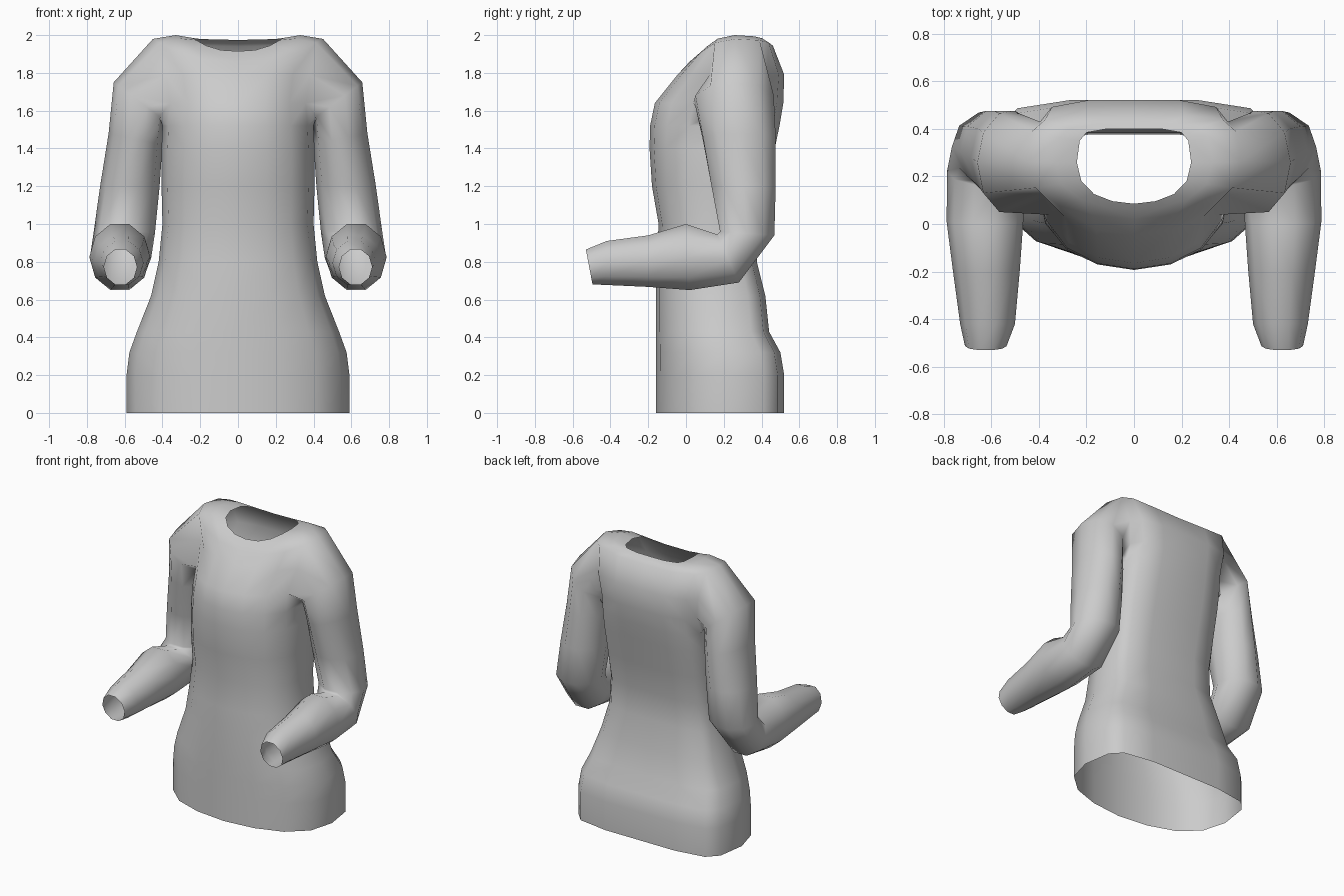
import bpy, bmesh, math
from mathutils import Vector

cube = bpy.data.objects.get("Cube")
if cube:
    bpy.data.objects.remove(cube)

mat = bpy.data.materials.new("grey cloth")
mat.use_nodes = True
GREY = (0.6, 0.6, 0.6, 1)
mat.diffuse_color = GREY
mat.node_tree.nodes["Principled BSDF"].inputs["Base Color"].default_value = GREY

# Half cross-section of the body, front centre to back centre: (width, depth) fractions
SECTION = [(0, 0), (.38, .035), (.7, .13), (.92, .3), (1, .55),
           (.95, .84), (.83, .95), (.46, 1), (0, 1)]

# Body rings: half width, front y, back y, then z at front, side and back
def level(z, w, f, b):
    return (w, f, b, z, z, z)

BODY = [level(0, .59, -.16, .52), level(.2, .59, -.16, .52),
        level(.32, .575, -.16, .5), level(.43, .535, -.16, .44),
        level(.62, .46, -.16, .42), level(.8, .42, -.155, .375),
        level(1, .4, -.145, .385), level(1.2, .405, -.18, .425),
        level(1.4, .405, -.193, .47), level(1.52, .4, -.19, .495),
        level(1.64, .39, -.165, .515), level(1.79, .415, -.045, .52),
        (.45, .02, .46, 1.86, 1.98, 1.94),
        (.33, .06, .42, 1.895, 2, 1.965),
        (.24, .085, .4, 1.915, 1.985, 1.975)]
HOLE_ROWS = (9, 12)    # armhole between these rings
HOLE_COLS = (3, 5)

# Sleeve rings: front (y, z), back (y, z), inner x, outer x, sideways tilt
SLEEVE = [((.05, 1.65), (.465, 1.65), .39, .658, .1),
          ((.09, 1.45), (.475, 1.45), .4, .685, .03),
          ((.135, 1.2), (.475, 1.2), .415, .73, 0),
          ((.18, .96), (.468, .94), .44, .765, 0),
          ((.165, .945), (.28, .69), .46, .785, 0),
          ((0, 1), (.02, .65), .465, .787, 0),
          ((-.2, .94), (-.2, .667), .48, .76, 0),
          ((-.42, .91), (-.42, .677), .5, .73, 0),
          ((-.53, .865), (-.495, .68), .535, .71, 0)]

bm = bmesh.new()

# Body
rows = []
for w, f, b, zf, zs, zb in BODY:
    row = []
    for x, t in SECTION:
        z = zf + (zb - zf) * t
        z += (zs - z) * x ** 3
        row.append(bm.verts.new((x * w, f + (b - f) * t, z)))
    rows.append(row)
for r in range(len(rows) - 1):
    for c in range(len(SECTION) - 1):
        in_hole = (HOLE_ROWS[0] <= r < HOLE_ROWS[1]
                   and HOLE_COLS[0] <= c < HOLE_COLS[1])
        if not in_hole:
            lo, hi = rows[r], rows[r + 1]
            bm.faces.new((lo[c], lo[c + 1], hi[c + 1], hi[c]))

# Sleeve, growing out of the armhole edge
r0, r1 = HOLE_ROWS
c0, c1 = HOLE_COLS
ring = [rows[r0][c0 + 1]]
ring += [rows[r][c0] for r in range(r0, r1 + 1)]
ring += [rows[r1][c0 + 1]]
ring += [rows[r][c1] for r in range(r1, r0 - 1, -1)]
n = len(ring)
for front, back, x0, x1, tilt in SLEEVE:
    fr, bk = Vector((0, *front)), Vector((0, *back))
    mid = (fr + bk) / 2 + Vector(((x0 + x1) / 2, 0, 0))
    side = Vector(((x1 - x0) / 2, 0, tilt))
    new = []
    for i in range(n):
        a = math.tau * i / n
        # widen slightly so the ten sides reach the full depth
        new.append(bm.verts.new(mid - side * math.cos(a)
                                + (fr - bk) / 2 * math.sin(a) * 1.05))
    for i in range(n):
        j = (i + 1) % n
        bm.faces.new((ring[i], ring[j], new[j], new[i]))
    ring = new

bmesh.ops.recalc_face_normals(bm, faces=bm.faces)
# keep the outside facing out
bm.faces.ensure_lookup_table()
if bm.faces[0].normal.y > 0:
    bmesh.ops.reverse_faces(bm, faces=bm.faces)
for face in bm.faces:
    face.smooth = True

mesh = bpy.data.meshes.new("long_sleeved_tunic")
bm.to_mesh(mesh)
bm.free()
mesh.materials.append(mat)
tunic = bpy.data.objects.new("long_sleeved_tunic", mesh)
bpy.context.collection.objects.link(tunic)

# Mirror the other half
mirror = tunic.modifiers.new("Mirror", 'MIRROR')
mirror.use_clip = True
mirror.merge_threshold = 0.001
